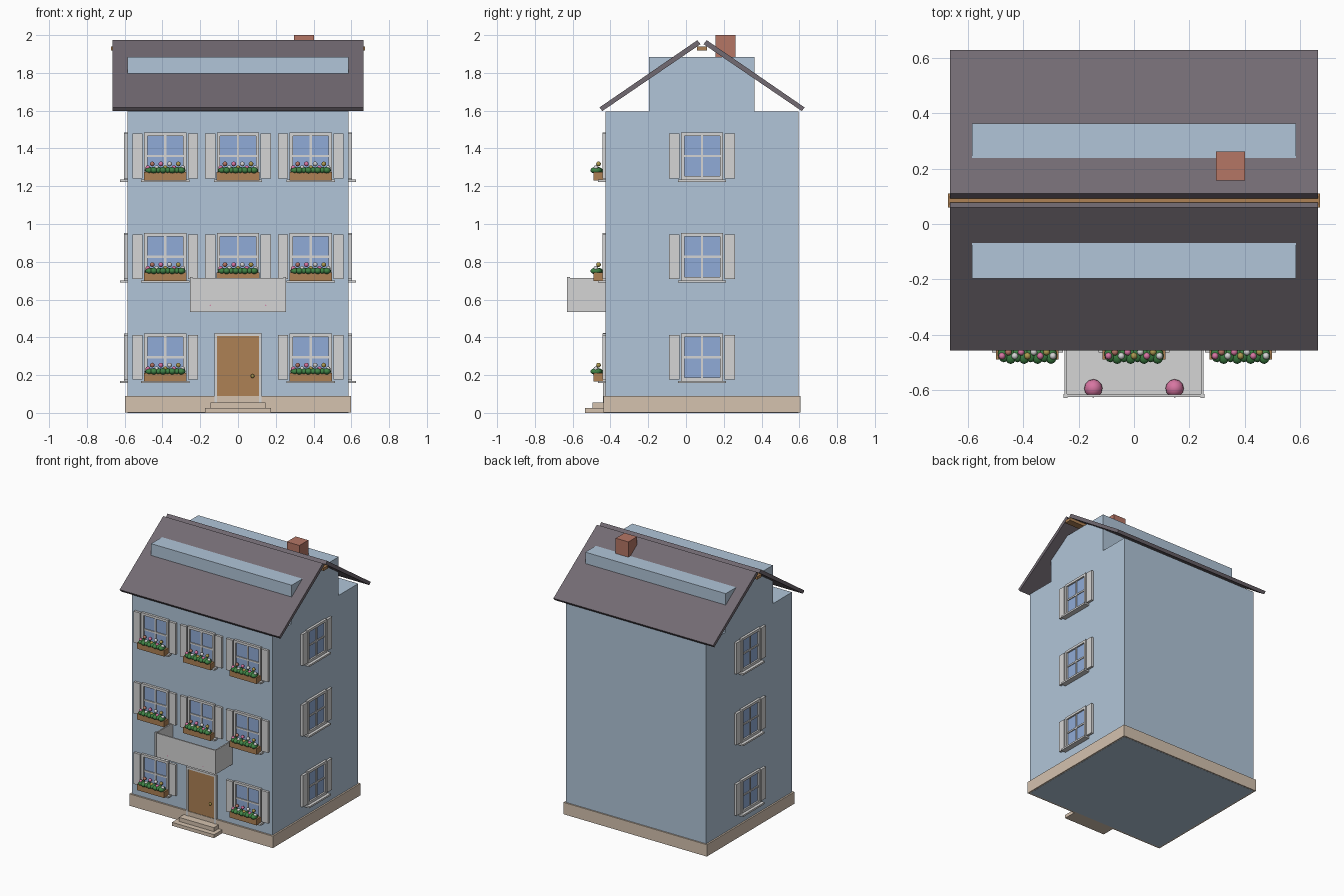
import bpy, bmesh, math
from mathutils import Matrix, Vector

cube = bpy.data.objects.get("Cube")
if cube:
    bpy.data.objects.remove(cube, do_unlink=True)


def material(name, rgb):
    m = bpy.data.materials.new(name)
    m.use_nodes = True
    m.diffuse_color = (*rgb, 1)
    m.node_tree.nodes["Principled BSDF"].inputs["Base Color"].default_value = (*rgb, 1)
    return m


WALL = material("pale blue wall", (0.44, 0.56, 0.69))
ROOF = material("slate roof", (0.17, 0.145, 0.17))
STONE = material("beige stone", (0.66, 0.54, 0.43))
TRIM = material("light grey trim", (0.66, 0.66, 0.66))
GLASS = material("blue glass", (0.28, 0.41, 0.68))
WOOD = material("brown wood", (0.42, 0.22, 0.09))
BRICK = material("red brick", (0.46, 0.18, 0.13))
LEAF = material("leaf green", (0.05, 0.23, 0.06))
PINK = material("pink blossom", (0.68, 0.18, 0.36))
GOLD = material("dull gold", (0.42, 0.32, 0.08))


def box(bm, x, y, z):
    """Add a box spanning three (low, high) ranges."""
    centre = Vector([(a + b) / 2 for a, b in (x, y, z)])
    size = [b - a for a, b in (x, y, z)]
    bmesh.ops.create_cube(bm, size=1, matrix=Matrix.Translation(centre) @ Matrix.Diagonal((*size, 1)))


def ball(bm, centre, radii):
    bmesh.ops.create_uvsphere(bm, u_segments=12, v_segments=8, radius=1,
                              matrix=Matrix.Translation(centre) @ Matrix.Diagonal((*radii, 1)))


def mesh(name, mat, boxes=(), balls=()):
    bm = bmesh.new()
    for b in boxes:
        box(bm, *b)
    for centre, radii in balls:
        ball(bm, centre, radii)
    if balls:
        for f in bm.faces:
            f.smooth = True
    me = bpy.data.meshes.new(name)
    bm.to_mesh(me)
    bm.free()
    me.materials.append(mat)
    return me


def place(me, name, matrix=Matrix()):
    ob = bpy.data.objects.new(name, me)
    bpy.context.collection.objects.link(ob)
    ob.matrix_world = matrix
    return ob


def part(name, mat, boxes=(), balls=()):
    return place(mesh(name, mat, boxes, balls), name)


def sym(w):
    return (-w, w)


# Building mass
FRONT, BACK, SIDE, MID = -0.425, 0.595, 0.585, 0.085
part("house_body", WALL, [(sym(SIDE), (FRONT, BACK), (0, 1.595))])
part("attic_block", WALL, [(sym(SIDE), (-0.197, 0.363), (1.59, 1.885))])
part("plinth", STONE, [(sym(0.597), (-0.438, 0.605), (0.001, 0.09))])
part("front_steps", STONE, [(sym(0.175), (-0.535, FRONT), (0, 0.026)),
                            (sym(0.145), (-0.495, FRONT), (0.026, 0.056))])
part("chimney", BRICK, [((0.297, 0.402), (0.157, 0.262), (1.85, 2.0))])
part("ridge_beam", WOOD, [(sym(0.672), (MID - 0.026, MID + 0.026), (1.918, 1.94))])

# Two roof slabs, mirrored about the ridge
slope = [(-0.458, 1.617), (-0.443, 1.598), (0.077, 1.952), (0.06, 1.973)]
for name, flip in (("front_roof", False), ("back_roof", True)):
    bm = bmesh.new()
    ring = [bm.verts.new((-0.665, 2 * MID - y if flip else y, z)) for y, z in slope]
    face = bm.faces.new(ring)
    out = bmesh.ops.extrude_face_region(bm, geom=[face])
    moved = [v for v in out["geom"] if isinstance(v, bmesh.types.BMVert)]
    bmesh.ops.translate(bm, verts=moved, vec=(1.33, 0, 0))
    bmesh.ops.recalc_face_normals(bm, faces=bm.faces)
    me = bpy.data.meshes.new(name)
    bm.to_mesh(me)
    bm.free()
    me.materials.append(ROOF)
    place(me, name)

# Window parts, facing -y with the wall at y = 0
W, H, B = 0.112, 0.125, 0.018
window = {
    "window_frame": mesh("window_frame", TRIM, [
        ((-W, -W + B), (-0.018, 0), sym(H)), ((W - B, W), (-0.018, 0), sym(H)),
        (sym(W), (-0.018, 0), (H - B, H)), (sym(W), (-0.018, 0), (-H, -H + B)),
        (sym(0.006), (-0.012, 0), sym(H - B)), (sym(W - B), (-0.012, 0), sym(0.006))]),
    "window_glass": mesh("window_glass", GLASS, [(sym(W - B), (-0.006, 0), sym(H - B))]),
    "window_sill": mesh("window_sill", TRIM, [(sym(0.128), (-0.04, 0), (-0.138, -H))]),
    "shutters": mesh("shutters", TRIM, [
        (tuple(sorted((s * 0.12, s * 0.174))), (-0.018, 0), sym(0.118)) for s in (-1, 1)]),
}


def blossoms(indices):
    return [((-0.092 + 0.023 * i, -0.052 + 0.014 * (i % 2), -0.062 + 0.02 * (i % 2)), (0.0125,) * 3)
            for i in indices]


planter = {
    "flower_box": mesh("flower_box", WOOD, [(sym(0.113), (-0.065, -0.015), (-0.13, -0.085))]),
    "foliage": mesh("foliage", LEAF, balls=[
        ((-0.085 + 0.0243 * i, -0.045 - 0.006 * (i % 2), -0.076), (0.022, 0.03, 0.018)) for i in range(8)]),
    "pink_blossoms": mesh("pink_blossoms", PINK, balls=blossoms((0, 3, 6))),
    "white_blossoms": mesh("white_blossoms", TRIM, balls=blossoms((2, 5, 8))),
    "gold_blossoms": mesh("gold_blossoms", GOLD, balls=blossoms((4, 7))),
    "red_blossoms": mesh("red_blossoms", BRICK, balls=blossoms((1,))),
}


def put_set(parts, label, matrix):
    for name, me in parts.items():
        place(me, f"{name}_{label}", matrix)


# Three storeys of windows; the door replaces the ground floor middle one
for level, z in enumerate((0.295, 0.827, 1.36)):
    for column, x in enumerate((-0.385, 0, 0.385)):
        if level == 0 and x == 0:
            continue
        m = Matrix.Translation((x, FRONT, z))
        put_set(window, f"front_{level}_{column}", m)
        put_set(planter, f"front_{level}_{column}", m)
    for side, s in (("left", 1), ("right", -1)):
        m = Matrix.Translation((s * SIDE, MID, z)) @ Matrix.Rotation(s * math.pi / 2, 4, "Z")
        put_set(window, f"{side}_{level}", m)

# Door
part("door_frame", TRIM, [((-0.125, -0.11), (-0.44, FRONT), (0.056, 0.422)),
                          ((0.11, 0.125), (-0.44, FRONT), (0.056, 0.422)),
                          (sym(0.125), (-0.44, FRONT), (0.407, 0.422))])
part("door", WOOD, [(sym(0.11), (-0.434, FRONT), (0.056, 0.407))])
part("door_knob", GOLD, balls=[((0.077, -0.441, 0.195), (0.01,) * 3)])

# Balcony: floor, three thin walls, corner posts and flower balls
OUT, LOW, TOP = -0.626, 0.535, 0.715
part("balcony_floor", TRIM, [(sym(0.252), (OUT, FRONT), (LOW, LOW + 0.02))])
part("balcony_walls", TRIM, [(sym(0.252), (OUT, OUT + 0.01), (LOW, TOP)),
                             ((-0.252, -0.242), (OUT, FRONT), (LOW, TOP)),
                             ((0.242, 0.252), (OUT, FRONT), (LOW, TOP))])
part("balcony_posts", TRIM, [((x - 0.007, x + 0.007), (OUT - 0.003, OUT + 0.011), (LOW, TOP + 0.004))
                             for x in (-0.248, 0.248)])
part("balcony_flowers", PINK, balls=[((s * 0.147, -0.594, 0.57), (0.033,) * 3) for s in (-1, 1)])
